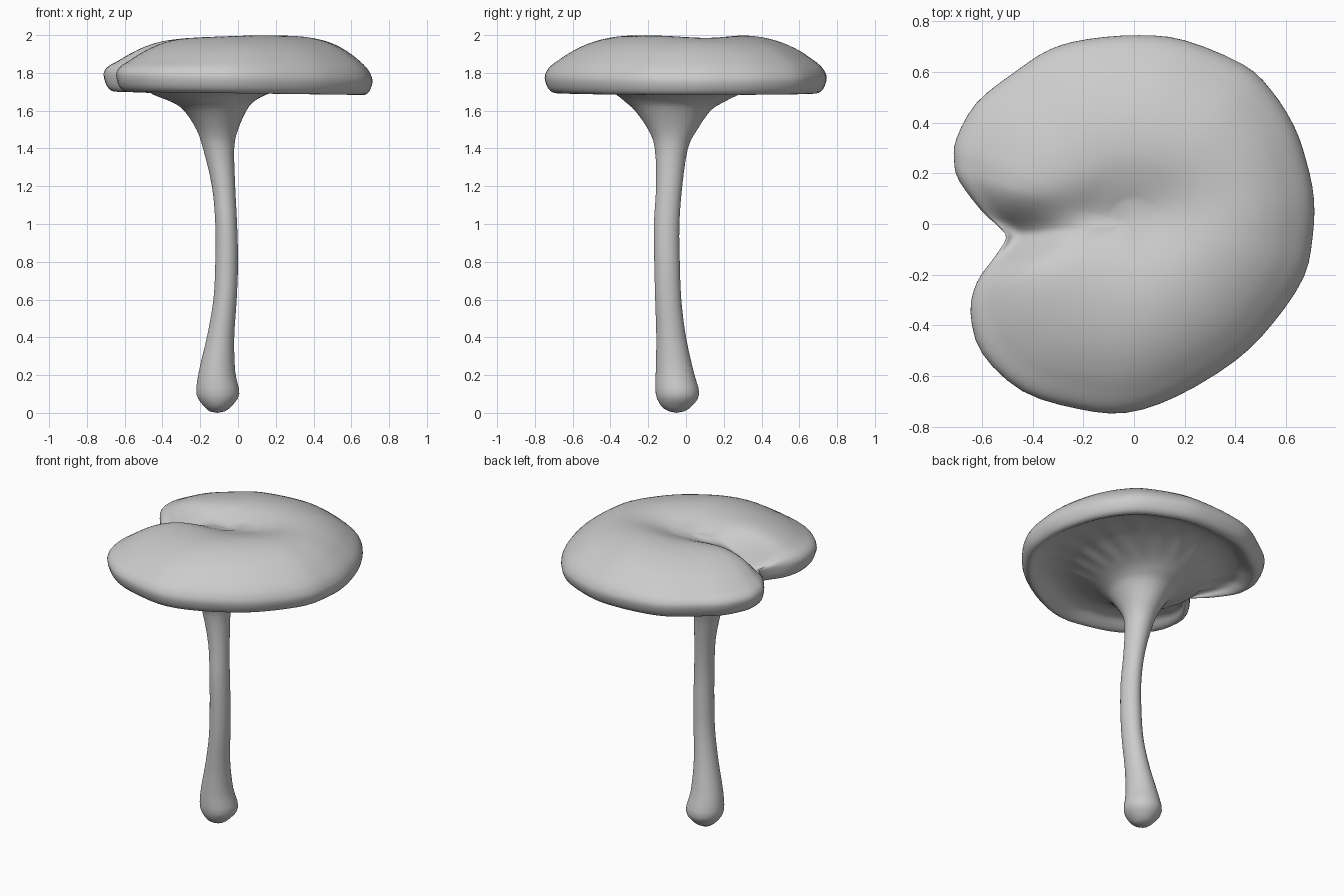
import bpy, bmesh, math
from mathutils import Vector

if "Cube" in bpy.data.objects:
    bpy.data.objects.remove(bpy.data.objects["Cube"])


def spline(pts, n, closed=False):
    """Catmull-Rom curve through pts, n samples per span."""
    out, k = [], len(pts)
    for i in range(k if closed else k - 1):
        if closed:
            a, b, c, d = (pts[(i + j) % k] for j in (-1, 0, 1, 2))
        else:
            a, b, c, d = (pts[min(max(i + j, 0), k - 1)] for j in (-1, 0, 1, 2))
        for s in range(n):
            t = s / n
            out.append(0.5 * (2 * b + (c - a) * t + (2 * a - 5 * b + 4 * c - d) * t * t
                              + (3 * b - a - 3 * c + d) * t ** 3))
    if not closed:
        out.append(pts[-1].copy())
    return out


# Kidney-shaped rim seen from above, counter-clockwise from the notch
RIM = [(-.505, -.055), (-.55, -.13), (-.62, -.23), (-.645, -.35), (-.60, -.51), (-.44, -.66),
       (-.22, -.73), (-.03, -.745), (.17, -.68), (.40, -.54), (.55, -.39), (.67, -.21),
       (.705, -.05), (.71, .10), (.68, .25), (.63, .39), (.54, .53), (.43, .63), (.20, .725),
       (.02, .745), (-.18, .73), (-.33, .69), (-.47, .60), (-.62, .48), (-.70, .34),
       (-.71, .25), (-.69, .17), (-.60, .05), (-.535, -.01)]
rim = spline([Vector((x, y, 0)) for x, y in RIM], 3, True)
angles = [math.atan2(p.y + .05, p.x + .1) for p in rim]

# Stem cross-sections: z, x min, x max, y min, y max
STEM = [(.008, -.15, -.07, -.09, -.01), (.035, -.18, -.035, -.13, .03), (.10, -.22, .007, -.16, .07),
        (.22, -.207, -.015, -.16, .04), (.40, -.165, -.02, -.157, .0), (.60, -.13, -.007, -.163, -.025),
        (.80, -.12, 0, -.168, -.033), (1.0, -.12, -.005, -.17, -.035), (1.2, -.138, -.015, -.158, -.02),
        (1.4, -.185, -.02, -.165, .01), (1.5, -.22, .0, -.20, .06), (1.6, -.285, .045, -.27, .13),
        (1.645, -.35, .08, -.32, .20), (1.685, -.45, .15, -.37, .28)]


def stem_ring(z, x0, x1, y0, y1):
    return [Vector(((x0 + x1) / 2 + (x1 - x0) / 2 * math.cos(a),
                    (y0 + y1) / 2 + (y1 - y0) / 2 * math.sin(a), z)) for a in angles]


def under_ring(t, z):
    """Underside ring between the stem flare and the rim, with faint gills."""
    ring = []
    for i, (f, r) in enumerate(zip(flare, rim)):
        p = f.lerp(r * .90, t)
        room = min(1, (r - Vector((f.x, f.y, 0))).length / .4)
        gill = .006 * math.sin(22 * angles[i]) * (1 - t)
        p.z = 1.69 + (z - 1.69) * room + gill
        ring.append(p)
    return ring


def cap_ring(s, z, top=True):
    """Outer ring scaled from the rim; the top is dented by a groove running to the notch."""
    ring = []
    for r in rim:
        x, y = r.x * s, r.y * s
        dz = -.025 * x * s ** 8
        if top:
            line = -.045 + .16 * (x + .5)
            fade = min(1, max(0, (.5 - x) / .9))
            width = .10 + .06 * (x + .5)
            dz -= .095 * fade ** 1.3 * math.exp(-((y - line) / width) ** 2) * (1 - s ** 20)
            dz -= .035 * max(0, .1 - x) * (1 - s ** 12)
        ring.append(Vector((x, y, z + dz)))
    return ring


rings = [stem_ring(*row) for row in STEM]
flare = rings[-1]
rings += [under_ring(t, z) for t, z in ((.25, 1.725), (.5, 1.75), (.75, 1.745), (.92, 1.715))]
rings += [cap_ring(s, z, False) for s, z in ((.925, 1.692), (.975, 1.715), (1, 1.77))]
rings += [cap_ring(s, z) for s, z in (
    (.985, 1.81), (.95, 1.843), (.89, 1.878), (.80, 1.922), (.69, 1.96), (.57, 1.986),
    (.45, 1.998), (.34, 1.998), (.23, 1.99), (.12, 1.982))]

# Smooth every lengthwise line from the foot to the crown
columns = [spline([ring[i] for ring in rings], 3) for i in range(len(rim))]

# Mushroom skin: stem, gilled underside and cap in one continuous surface
bm = bmesh.new()
grid = [[bm.verts.new(p) for p in col] for col in columns]
foot = bm.verts.new((-.11, -.05, 0))
crown = bm.verts.new((0, 0, sum(c[-1].z for c in columns) / len(columns)))
for a, b in zip(grid, grid[1:] + grid[:1]):
    for j in range(len(a) - 1):
        bm.faces.new((a[j], b[j], b[j + 1], a[j + 1]))
    bm.faces.new((foot, b[0], a[0]))
    bm.faces.new((crown, a[-1], b[-1]))
bmesh.ops.recalc_face_normals(bm, faces=bm.faces)
for f in bm.faces:
    f.smooth = True
mesh = bpy.data.meshes.new("mushroom")
bm.to_mesh(mesh)
bm.free()
bpy.context.collection.objects.link(bpy.data.objects.new("mushroom", mesh))
